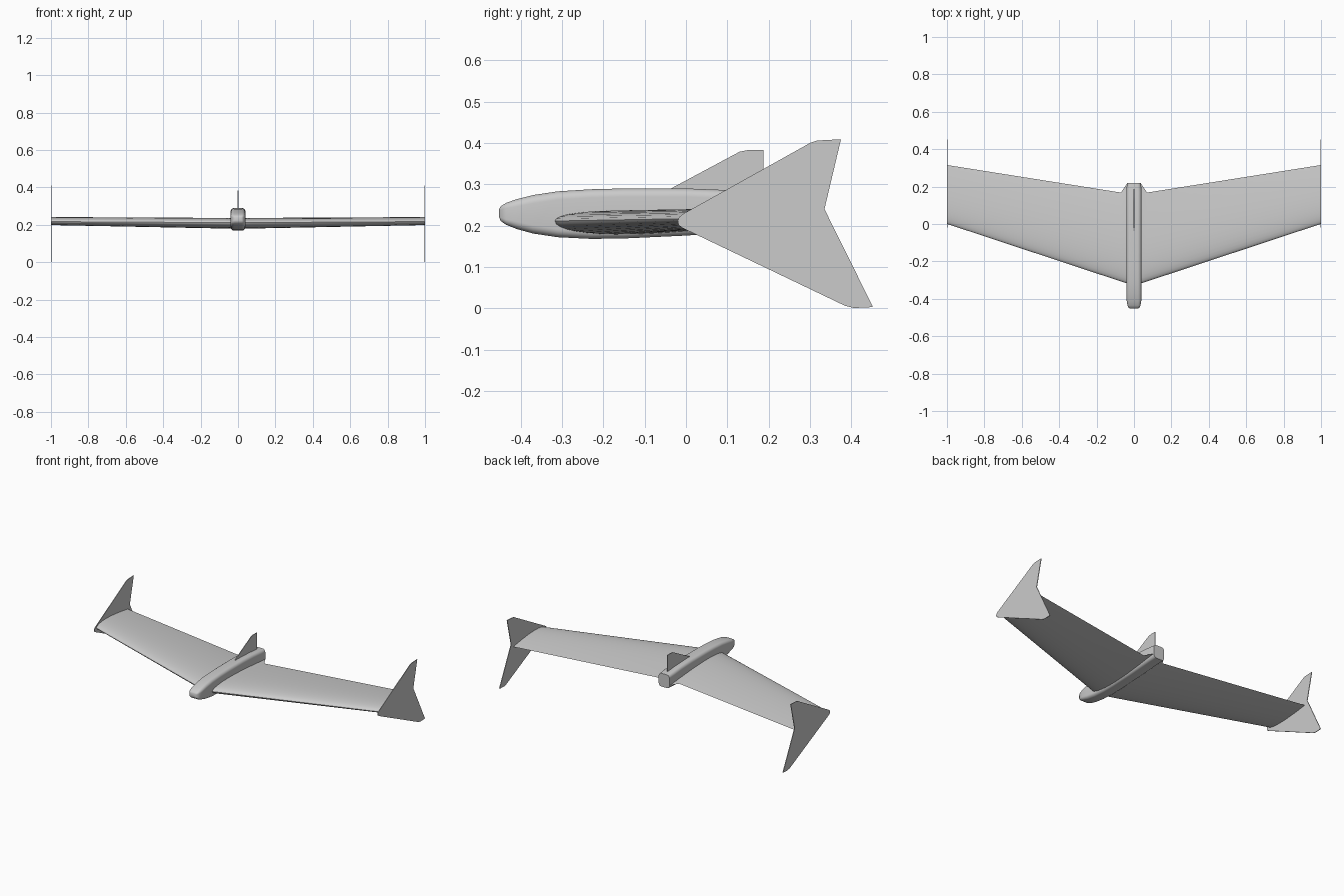
import bpy
import bmesh
from math import sin, cos, pi, radians, sqrt

cube = bpy.data.objects.get("Cube")
if cube:
    bpy.data.objects.remove(cube)

grey = bpy.data.materials.new("light grey")
grey.use_nodes = True
colour = (0.6, 0.6, 0.6, 1)
grey.diffuse_color = colour
grey.node_tree.nodes["Principled BSDF"].inputs["Base Color"].default_value = colour


def finish(name, bm, smooth_angle):
    bmesh.ops.recalc_face_normals(bm, faces=bm.faces)
    mesh = bpy.data.meshes.new(name)
    bm.to_mesh(mesh)
    bm.free()
    mesh.materials.append(grey)
    obj = bpy.data.objects.new(name, mesh)
    bpy.context.collection.objects.link(obj)
    bpy.ops.object.select_all(action='DESELECT')
    obj.select_set(True)
    bpy.context.view_layer.objects.active = obj
    bpy.ops.object.shade_smooth_by_angle(angle=radians(smooth_angle))
    return obj


def loft(name, sections):
    """Skin a row of closed sections and cap both ends."""
    bm = bmesh.new()
    rings = [[bm.verts.new(p) for p in sec] for sec in sections]
    for a, b in zip(rings, rings[1:]):
        n = len(a)
        for i in range(n):
            j = (i + 1) % n
            bm.faces.new((a[i], a[j], b[j], b[i]))
    bm.faces.new(rings[0])
    bm.faces.new(rings[-1])
    return finish(name, bm, 40)


def plate(name, outline, x, thickness):
    """Thin upright plate from a (y, z) outline."""
    bm = bmesh.new()
    base = bm.faces.new([bm.verts.new((x - thickness / 2, y, z)) for y, z in outline])
    out = bmesh.ops.extrude_face_region(bm, geom=[base])
    verts = [v for v in out["geom"] if isinstance(v, bmesh.types.BMVert)]
    bmesh.ops.translate(bm, verts=verts, vec=(thickness, 0, 0))
    return finish(name, bm, 30)


def rounded_section(y, half_w, low, high, steps=6):
    """Rounded rectangle across the body."""
    half_h, mid = (high - low) / 2, (high + low) / 2
    r = 0.5 * min(half_w, half_h)
    pts = []
    for corner, (sx, sz) in enumerate(((1, 1), (-1, 1), (-1, -1), (1, -1))):
        for k in range(steps + 1):
            a = (corner + k / steps) * pi / 2
            pts.append((sx * (half_w - r) + r * cos(a), y,
                        mid + sz * (half_h - r) + r * sin(a)))
    return pts


def airfoil(x, lead, trail, z_lead, z_trail, rise, drop, steps=20):
    """Wing section with separate heights above and below the chord."""
    def shape(t):
        return (2.969 * sqrt(t) - 1.26 * t - 3.516 * t**2 + 2.843 * t**3 - 1.036 * t**4)

    def point(t, height):
        z = z_lead + (z_trail - z_lead) * t + height * shape(t)
        return (x, lead + (trail - lead) * t, z)
    ts = [(1 - cos(pi * k / steps)) / 2 for k in range(steps + 1)]
    upper = [point(t, rise) for t in reversed(ts)]
    lower = [point(t, -drop) for t in ts[1:-1]]
    return upper + lower


# Body: blunt rounded nose, squared tail
body = [(-0.452, 0.020, 0.220, 0.240), (-0.448, 0.028, 0.211, 0.247),
        (-0.435, 0.035, 0.202, 0.255), (-0.41, 0.039, 0.192, 0.264),
        (-0.37, 0.04, 0.181, 0.274), (-0.31, 0.04, 0.172, 0.283),
        (-0.23, 0.04, 0.168, 0.288), (-0.15, 0.04, 0.169, 0.290),
        (0.0, 0.04, 0.176, 0.290), (0.1, 0.04, 0.183, 0.286),
        (0.17, 0.04, 0.188, 0.280), (0.22, 0.038, 0.191, 0.275)]
loft("fuselage", [rounded_section(*s) for s in body])

# Swept wing, tip to tip, with a small trailing gusset beside the body
half = [(0.04, -0.317, 0.213), (0.07, -0.307, 0.168), (0.998, 0.0, 0.315)]


def station(side, x, lead, trail):
    t = x
    return airfoil(side * x, lead, trail, 0.211 + 0.006 * t, 0.212 + 0.006 * t,
                   0.025 - 0.001 * t, 0.033 - 0.014 * t)


loft("wing", [station(-1, *s) for s in reversed(half)] + [station(1, *s) for s in half])

# Wing tip plates
tip = [(-0.02, 0.212), (-0.017, 0.220), (-0.008, 0.228), (0.30, 0.400),
       (0.318, 0.406), (0.375, 0.409), (0.335, 0.240), (0.452, 0.004),
       (0.44, 0.002), (0.405, 0.001), (0.385, 0.006), (-0.01, 0.195), (-0.018, 0.202)]
for side, label in ((1, "left"), (-1, "right")):
    plate(label + "_winglet", tip, side * 0.998, 0.004)

# Central tail fin
fin = [(-0.04, 0.288), (0.115, 0.371), (0.13, 0.379), (0.15, 0.383),
       (0.188, 0.383), (0.188, 0.27), (-0.04, 0.27)]
plate("tail_fin", fin, 0, 0.004)
